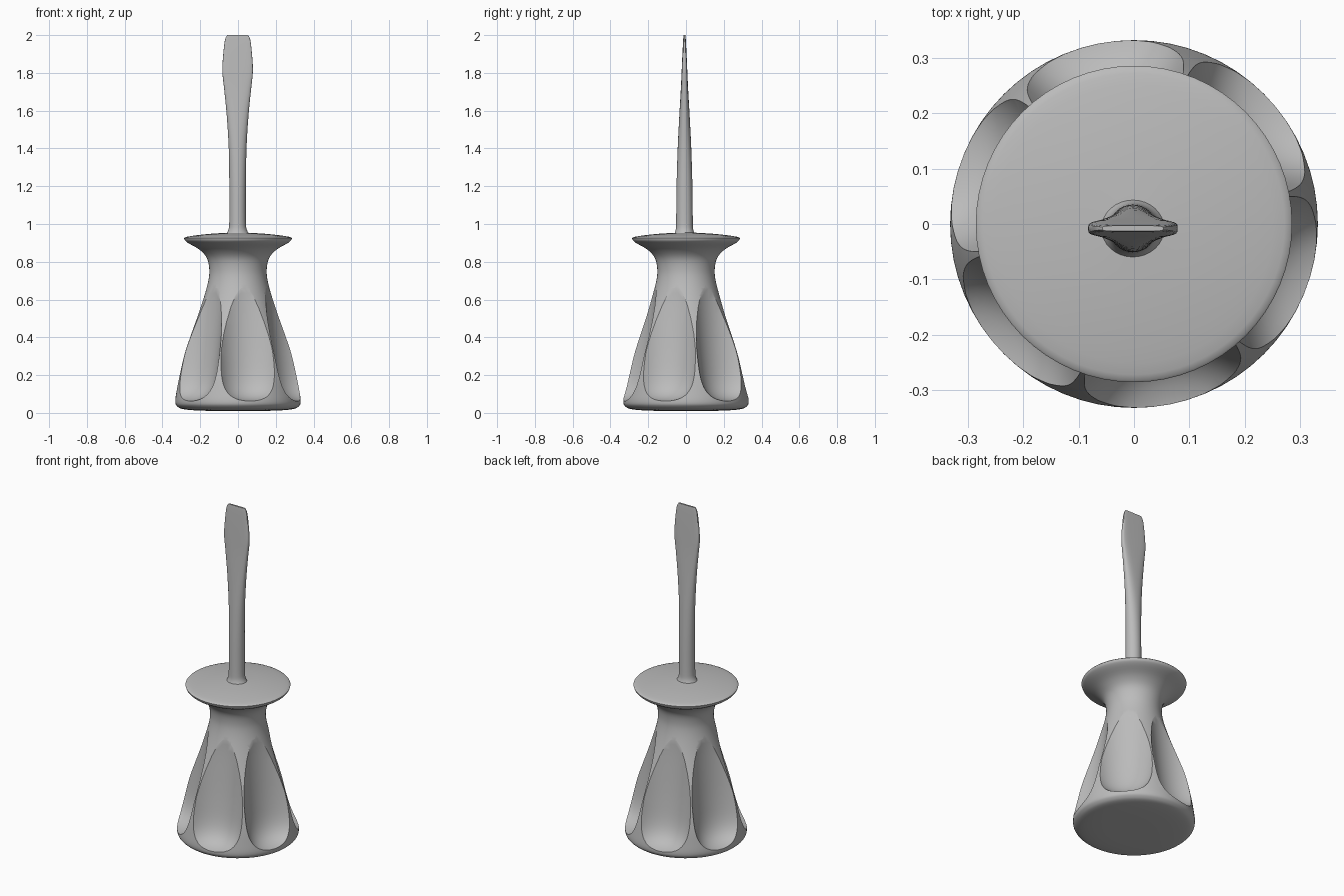
import bpy, bmesh, math

cube = bpy.data.objects.get("Cube")
if cube:
    bpy.data.objects.remove(cube, do_unlink=True)

grey = bpy.data.materials.new("plain grey")
grey.use_nodes = True
GREY = (0.5, 0.5, 0.5, 1.0)
grey.diffuse_color = GREY
grey.node_tree.nodes["Principled BSDF"].inputs["Base Color"].default_value = GREY


def loft(name, rings):
    """Skin a list of point rings and cap both ends."""
    bm = bmesh.new()
    loops = [[bm.verts.new(p) for p in ring] for ring in rings]
    n = len(loops[0])
    for a, b in zip(loops, loops[1:]):
        for i in range(n):
            j = (i + 1) % n
            bm.faces.new((a[i], a[j], b[j], b[i]))
    bm.faces.new(loops[0][::-1])
    bm.faces.new(loops[-1])
    bmesh.ops.recalc_face_normals(bm, faces=bm.faces)
    mesh = bpy.data.meshes.new(name)
    bm.to_mesh(mesh)
    bm.free()
    mesh.materials.append(grey)
    obj = bpy.data.objects.new(name, mesh)
    bpy.context.collection.objects.link(obj)
    return obj


def refine(profile, steps=4):
    """Catmull-Rom curve through the profile points."""
    pts = [profile[0]] + profile + [profile[-1]]
    out = []
    for k in range(1, len(pts) - 2):
        p0, p1, p2, p3 = pts[k - 1:k + 3]
        for s in range(steps):
            t = s / steps
            out.append(tuple(
                0.5 * (2 * b + (c - a) * t + (2 * a - 5 * b + 4 * c - d) * t ** 2
                       + (3 * b - a - 3 * c + d) * t ** 3)
                for a, b, c, d in zip(p0, p1, p2, p3)))
    return out + [profile[-1]]


def ring(rx, ry, z, cx=0.0, cy=0.0, n=48, power=2.0):
    """Superellipse ring: power 2 is round, higher is boxier."""
    pts = []
    for i in range(n):
        a = 2 * math.pi * i / n
        c, s = math.cos(a), math.sin(a)
        pts.append((cx + rx * math.copysign(abs(c) ** (2 / power), c),
                    cy + ry * math.copysign(abs(s) ** (2 / power), s), z))
    return pts


def smooth(obj, angle):
    bpy.ops.object.select_all(action='DESELECT')
    obj.select_set(True)
    bpy.context.view_layer.objects.active = obj
    bpy.ops.object.shade_smooth_by_angle(angle=math.radians(angle))


# Handle: turned body with flared base, narrow neck and wide guard disc
body = [(0.04, 0.01), (0.20, 0.012), (0.29, 0.02), (0.322, 0.035), (0.332, 0.06),
        (0.325, 0.12), (0.31, 0.21), (0.285, 0.32), (0.25, 0.42), (0.212, 0.52),
        (0.178, 0.62), (0.157, 0.70), (0.152, 0.76), (0.165, 0.82), (0.205, 0.865),
        (0.265, 0.90), (0.283, 0.918), (0.272, 0.932), (0.16, 0.947), (0.03, 0.955)]
handle = loft("handle", [ring(r, r, z, n=64) for r, z in refine(body)])

# Six scooped flutes around the handle
scoop = [(0.02, 0.058), (0.075, 0.064), (0.125, 0.085), (0.162, 0.125), (0.186, 0.19),
         (0.203, 0.30), (0.219, 0.45), (0.232, 0.60), (0.237, 0.72)]
cutters = []
for k in range(6):
    a = math.radians(41 + 60 * k)
    cx, cy = 0.40 * math.cos(a), 0.40 * math.sin(a)
    cutter = loft("flute_cutter", [ring(r, r, z, cx, cy) for r, z in refine(scoop)])
    cutter.hide_render = True
    cutters.append(cutter)
    mod = handle.modifiers.new("flute", 'BOOLEAN')
    mod.operation, mod.solver, mod.object = 'DIFFERENCE', 'EXACT', cutter

# Bake the flutes into the handle, then discard the cutters
depsgraph = bpy.context.evaluated_depsgraph_get()
baked = bpy.data.meshes.new_from_object(handle.evaluated_get(depsgraph))
handle.modifiers.clear()
handle.data = baked
for cutter in cutters:
    bpy.data.objects.remove(cutter, do_unlink=True)
smooth(handle, 32)

# Blade: round shaft flattening into a wide thin tip (half width, half depth, z, power)
stations = [(0.062, 0.055, 0.945, 2.0), (0.048, 0.046, 0.972, 2.0), (0.044, 0.044, 1.02, 2.0),
            (0.044, 0.042, 1.20, 2.0), (0.047, 0.036, 1.40, 2.1), (0.058, 0.027, 1.58, 2.5),
            (0.072, 0.019, 1.72, 3.2), (0.081, 0.015, 1.81, 4.0), (0.076, 0.011, 1.90, 4.5),
            (0.067, 0.007, 1.975, 5.0), (0.055, 0.005, 2.0, 5.0)]
blade = loft("blade", [ring(rx, ry, z, -0.002, -0.008, 32, p)
                       for rx, ry, z, p in refine(stations, 3)])
smooth(blade, 40)
